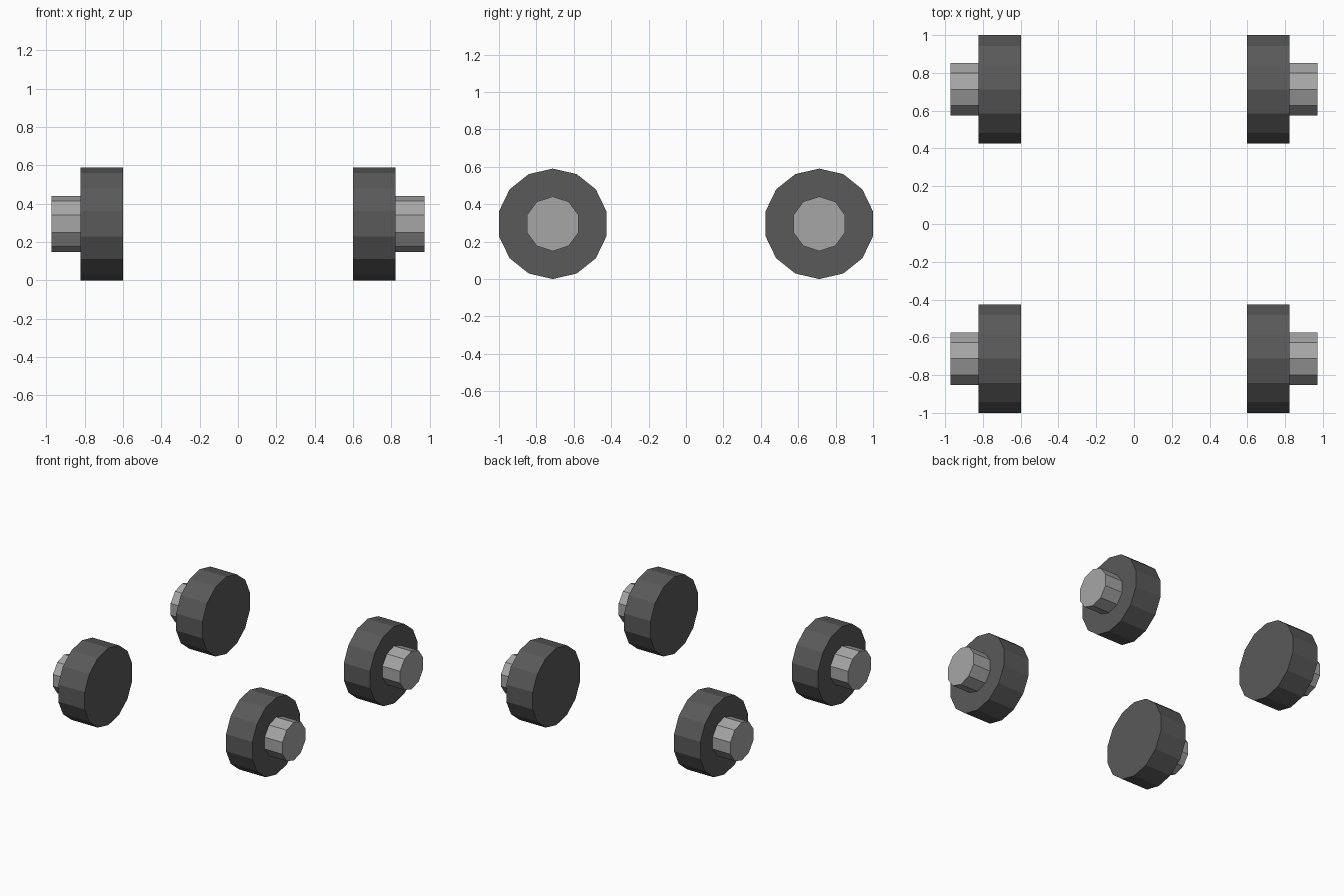
import bpy
import bmesh
import math

if "Cube" in bpy.data.objects:
    bpy.data.objects.remove(bpy.data.objects["Cube"])


def material(name, value):
    m = bpy.data.materials.new(name)
    m.diffuse_color = (value, value, value, 1)
    m.use_nodes = True
    m.node_tree.nodes["Principled BSDF"].inputs["Base Color"].default_value = m.diffuse_color
    return m


RUBBER = material("dark_grey_rubber", 0.1)
METAL = material("light_grey_metal", 0.38)
WHEEL_Y, WHEEL_Z = 0.7125, 0.295


def disc(name, sides, radius, x0, x1, side, y, mat):
    """Flat-sided disc along x, with a corner pointing straight up."""
    bm = bmesh.new()
    ring = []
    for i in range(sides):
        a = 2 * math.pi * i / sides
        ring.append(bm.verts.new((side * x0, y + radius * math.sin(a),
                                  WHEEL_Z + radius * math.cos(a))))
    face = bm.faces.new(ring)
    out = bmesh.ops.extrude_face_region(bm, geom=[face], use_keep_orig=True)
    moved = [g for g in out["geom"] if isinstance(g, bmesh.types.BMVert)]
    bmesh.ops.translate(bm, verts=moved, vec=(side * (x1 - x0), 0, 0))
    bmesh.ops.recalc_face_normals(bm, faces=bm.faces)
    mesh = bpy.data.meshes.new(name)
    bm.to_mesh(mesh)
    bm.free()
    mesh.materials.append(mat)
    ob = bpy.data.objects.new(name, mesh)
    bpy.context.collection.objects.link(ob)


# Four wheels, each with a hub on its outer side
for side, lr in ((-1, "left"), (1, "right")):
    for end, fb in ((-1, "front"), (1, "back")):
        y = end * WHEEL_Y
        disc(f"tyre_{fb}_{lr}", 14, 0.295, 0.599, 0.822, side, y, RUBBER)
        disc(f"hub_{fb}_{lr}", 10, 0.146, 0.815, 0.972, side, y, METAL)
